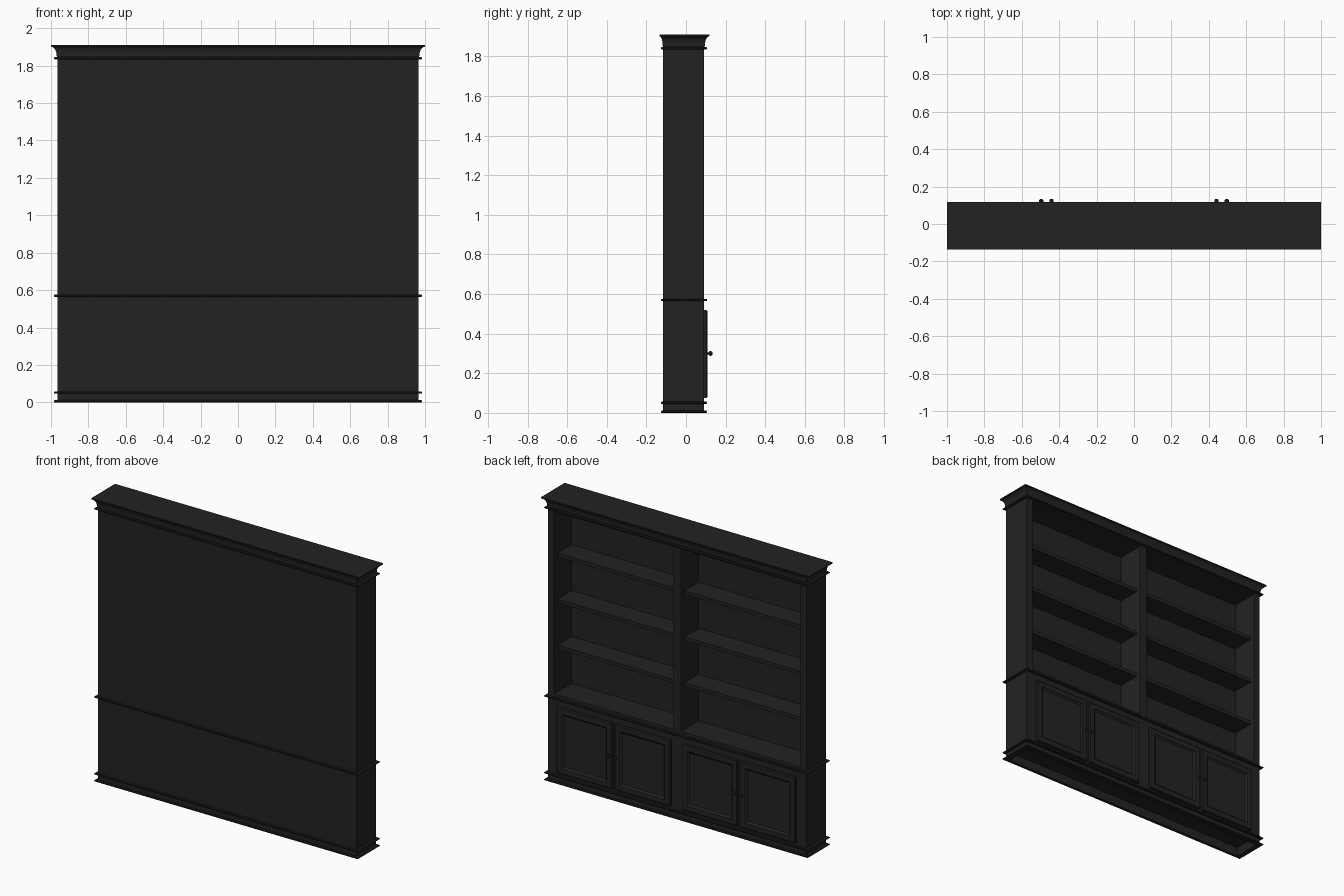
import bpy, bmesh, math
from mathutils import Matrix

if "Cube" in bpy.data.objects:
    bpy.data.objects.remove(bpy.data.objects["Cube"])

XH, Y0, Y1 = 0.965, -0.115, 0.092      # carcass half width, plain side, shelf side


def material(name, v):
    m = bpy.data.materials.new(name)
    m.diffuse_color = (v, v, v, 1)
    m.use_nodes = True
    m.node_tree.nodes["Principled BSDF"].inputs["Base Color"].default_value = m.diffuse_color
    return m


PAINT = material("charcoal paint", 0.0165)
KNOB = material("black knob", 0.009)


def finish(bm, name, mat=PAINT):
    bmesh.ops.recalc_face_normals(bm, faces=bm.faces[:])
    me = bpy.data.meshes.new(name)
    bm.to_mesh(me)
    bm.free()
    ob = bpy.data.objects.new(name, me)
    me.materials.append(mat)
    bpy.context.collection.objects.link(ob)
    return ob


def add_box(bm, x0, x1, y0, y1, z0, z1):
    m = Matrix.Translation(((x0 + x1) / 2, (y0 + y1) / 2, (z0 + z1) / 2))
    m = m @ Matrix.Diagonal((x1 - x0, y1 - y0, z1 - z0, 1))
    return bmesh.ops.create_cube(bm, size=1, matrix=m)["verts"]


def box(name, *dims):
    bm = bmesh.new()
    add_box(bm, *dims)
    return finish(bm, name)


def sweep(name, profile, closed=False, caps=True):
    """Sweep (t, z) around the carcass; t=0 is its face, t=1 the crown edge."""
    bm = bmesh.new()
    rings = []
    for t, z in profile:
        x, a, b = XH + 0.035 * t, Y0 - 0.02 * t, Y1 + 0.026 * t
        rings.append([bm.verts.new(p) for p in
                      ((-x, a, z), (x, a, z), (x, b, z), (-x, b, z))])
    pairs = list(zip(rings, rings[1:]))
    if closed:
        pairs.append((rings[-1], rings[0]))
    for r, s in pairs:
        for i in range(4):
            j = (i + 1) % 4
            bm.faces.new((r[i], r[j], s[j], s[i]))
    if caps and not closed:
        bm.faces.new(rings[0])
        bm.faces.new(rings[-1])
    return finish(bm, name)


# lower cabinet and open-bottomed plinth
box("lower_cabinet", -XH, XH, Y0, Y1, 0.06, 0.595)
sweep("plinth", [(0, 0), (0, 0.06), (-0.6, 0.06), (-0.6, 0)], closed=True)

# upper carcass: back panel, sides, divider, ceiling
box("back_panel", -XH, XH, Y0, Y0 + 0.02, 0.595, 1.855)
for s, n in ((-1, "left"), (1, "right")):
    a, b = sorted((s * (XH - 0.045), s * XH))
    box(n + "_side", a, b, Y0 + 0.02, Y1, 0.595, 1.855)
box("divider", -0.027, 0.027, Y0 + 0.02, Y1, 0.595, 1.855)
box("ceiling", -XH + 0.045, XH - 0.045, Y0 + 0.02, Y1, 1.825, 1.855)

# shelves, three in each bay
for a, b in ((-XH + 0.045, -0.027), (0.027, XH - 0.045)):
    for z in (0.91, 1.22, 1.53):
        box("shelf", a, b, Y0 + 0.02, Y1 - 0.035, z - 0.024, z)

# thin rounded trims around the carcass
for z in (0.006, 0.052, 0.57, 1.84):
    sweep("trim", [(-0.3, z - 0.006), (0.42, z - 0.006), (0.56, z - 0.002),
                   (0.56, z + 0.002), (0.42, z + 0.006), (-0.3, z + 0.006)],
          closed=True)

# crown moulding with concave cove
cove = [(1 - 0.88 * math.cos(a), 1.853 + 0.049 * math.sin(a))
        for a in (i * math.pi / 12 for i in range(7))]
crown = sweep("crown", [(0, 1.845)] + cove + [(1, 1.91)])

# doors: bevelled outer edge, flat frame and sunken panel
for x0, x1 in ((-0.89, -0.478), (-0.457, -0.045), (0.045, 0.457), (0.478, 0.89)):
    bm = bmesh.new()
    add_box(bm, x0, x1, Y1 - 0.005, Y1 + 0.010, 0.075, 0.52)
    bm.normal_update()
    face = max(bm.faces, key=lambda f: f.normal.y)
    for width, depth in ((0.006, 0.006), (0.032, 0), (0.012, -0.010), (0.003, 0)):
        bmesh.ops.inset_region(bm, faces=[face], thickness=width, depth=depth,
                               use_even_offset=True)
    finish(bm, "door")

# door knobs on short stems
for x in (-0.496, -0.441, 0.441, 0.496):
    bm = bmesh.new()
    bmesh.ops.create_uvsphere(bm, u_segments=16, v_segments=10, radius=0.012,
                              matrix=Matrix.Translation((x, 0.123, 0.30)))
    stem = Matrix.Translation((x, 0.11, 0.30)) @ Matrix.Rotation(math.pi / 2, 4, 'X')
    bmesh.ops.create_cone(bm, cap_ends=True, segments=12, radius1=0.006,
                          radius2=0.006, depth=0.02, matrix=stem)
    for f in bm.faces:
        f.smooth = True
    finish(bm, "door_knob", KNOB)
